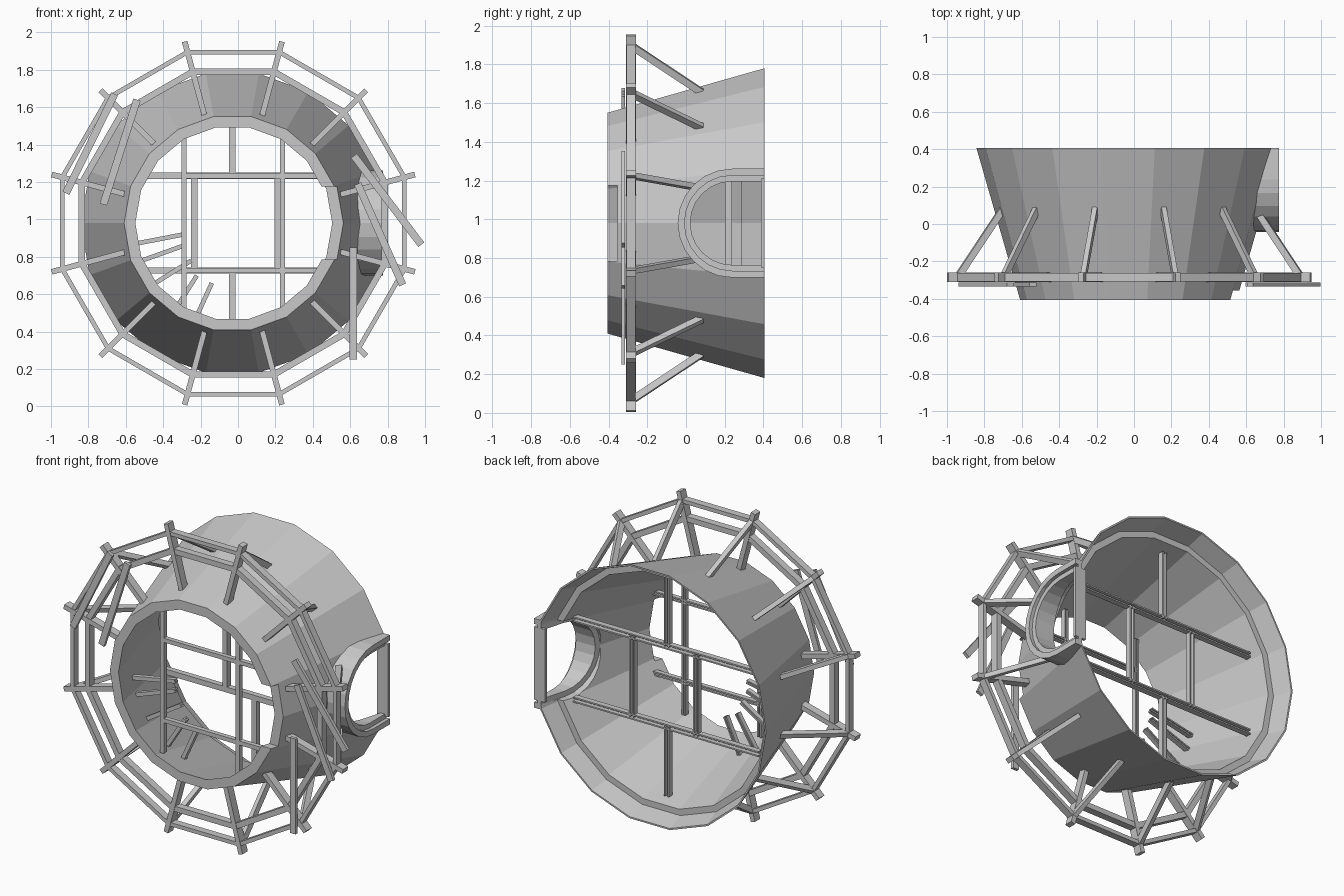
import bpy, bmesh
from math import sin, cos, pi, radians
from mathutils import Vector, Matrix

cube = bpy.data.objects.get("Cube")
if cube:
    bpy.data.objects.remove(cube)

CX, CZ = -0.03, 0.98          # shell axis runs along y
WX = -0.025                   # wheel centre
SEGS = 18

grey = bpy.data.materials.new("light_grey")
grey.use_nodes = True
grey.diffuse_color = (0.58, 0.58, 0.58, 1)
grey.node_tree.nodes["Principled BSDF"].inputs["Base Color"].default_value = (0.58, 0.58, 0.58, 1)


def finish(name, bm):
    bmesh.ops.recalc_face_normals(bm, faces=bm.faces)
    mesh = bpy.data.meshes.new(name)
    bm.to_mesh(mesh)
    bm.free()
    mesh.materials.append(grey)
    obj = bpy.data.objects.new(name, mesh)
    bpy.context.collection.objects.link(obj)
    return obj


def add_beam(bm, p, q, width, depth, channel):
    """Box, or channel open towards the back, from p to q."""
    p, q = Vector(p), Vector(q)
    along = (q - p).normalized()
    side = along.cross(Vector((0, 1, 0))).normalized()
    out = side.cross(along)
    rot = Matrix((side, out, along)).transposed().to_4x4()
    t = 0.009
    if channel:
        plates = [(0, (t - depth) / 2, width, t)]
        plates += [(s * (width - t) / 2, t / 2, t, depth - t) for s in (-1, 1)]
    else:
        plates = [(0, 0, width, depth)]
    for u, v, w, d in plates:
        centre = (p + q) / 2 + side * u + out * v
        size = Matrix.Diagonal((w, d, (q - p).length, 1))
        bmesh.ops.create_cube(bm, size=1, matrix=Matrix.Translation(centre) @ rot @ size)


def beams(name, pairs, width, depth, channel=False):
    bm = bmesh.new()
    for p, q in pairs:
        add_beam(bm, p, q, width, depth, channel)
    return finish(name, bm)


def polar(cx, r, deg, y):
    a = radians(deg)
    return (cx + r * cos(a), y, CZ + r * sin(a))


def arch(radius, back):
    """Sideways arch outline in y, z, open towards the back."""
    pts = [(back, CZ + radius)]
    for i in range(13):
        a = pi / 2 + pi * i / 12
        pts.append((0.238 + radius * cos(a), CZ + radius * sin(a)))
    return pts + [(back, CZ - radius)]


def extrude_x(name, outline, x0, x1, slope=0):
    """Extrude a y, z outline along x; slope slants the x0 end."""
    bm = bmesh.new()
    face = bm.faces.new([bm.verts.new((x0 + slope * y, y, z)) for y, z in outline])
    ext = bmesh.ops.extrude_face_region(bm, geom=[face])
    for v in ext["geom"]:
        if isinstance(v, bmesh.types.BMVert):
            v.co.x = x1
    return finish(name, bm)


def cut(obj, cutter):
    mod = obj.modifiers.new("cut", 'BOOLEAN')
    mod.operation, mod.solver, mod.object = 'DIFFERENCE', 'EXACT', cutter
    bpy.context.view_layer.update()
    deps = bpy.context.evaluated_depsgraph_get()
    mesh = bpy.data.meshes.new_from_object(obj.evaluated_get(deps))
    obj.modifiers.clear()
    obj.data = mesh
    bpy.data.objects.remove(cutter)


# Flared hollow shell with a thin lip at the back
bm = bmesh.new()
profile = [(0.579, -0.405), (0.812, 0.405), (0.802, 0.405),
           (0.766, 0.29), (0.727, 0.29), (0.519, -0.405)]
rings = [[bm.verts.new(polar(CX, r, 360 * i / SEGS, y)) for i in range(SEGS)] for r, y in profile]
for a, b in zip(rings, rings[1:] + rings[:1]):
    for i in range(SEGS):
        j = (i + 1) % SEGS
        bm.faces.new((a[i], a[j], b[j], b[i]))
shell = finish("shell", bm)

# Side opening and the notch in the front rim
cut(shell, extrude_x("opening_cutter", arch(0.25, 0.6), 0.3, 1.2))
notch = [(-0.6, 0.785), (-0.355, 0.785), (-0.355, 1.175), (-0.6, 1.175)]
cut(shell, extrude_x("notch_cutter", notch, 0.3, 1.0))

# Stepped arched frame round the side opening, with a post closing its back
outer, middle, inner = arch(0.281, 0.405), arch(0.246, 0.405), arch(0.216, 0.405)
extrude_x("opening_frame", outer + middle[::-1], 0.61, 0.775, 0.29)
extrude_x("opening_inner_frame", middle + inner[::-1], 0.61, 0.752, 0.29)
beams("opening_post", [((0.737, 0.396, 0.75), (0.737, 0.396, 1.21))], 0.076, 0.018)

# Truss wheel: radial posts, two rings and slanted braces
angles = [15 + 30 * i for i in range(12)]
WY = -0.285
beams("wheel_posts", [(polar(WX, 0.59, a, WY), polar(WX, 1.005, a, WY)) for a in angles], 0.03, 0.052)
for name, r, w in (("wheel_outer_ring", 0.947, 0.024), ("wheel_inner_ring", 0.838, 0.034)):
    beams(name, [(polar(WX, r, a, WY), polar(WX, r, a + 30, WY)) for a in angles], w, 0.046)
beams("wheel_braces", [(polar(WX, 0.94, a, -0.27), polar(WX, 0.70, a, 0.08)) for a in angles], 0.028, 0.036)

# Loose planks on the front of the wheel
planks = [(-0.92, 1.14, -0.66, 1.67), (-0.72, 1.08, -0.54, 1.64),
          (0.62, 1.34, 0.98, 0.865), (0.64, 1.19, 0.88, 0.65), (0.615, 0.85, 0.615, 0.25)]
beams("front_planks", [((a, -0.324, b), (c, -0.324, d)) for a, b, c, d in planks], 0.04, 0.02)

# Rear inner lattice
RY, LOW, HIGH = 0.22, 0.727, 1.233
rear = [((-0.67, RY, z), (0.62, RY, z)) for z in (LOW, HIGH)]
rear += [((x, RY, LOW), (x, RY, HIGH)) for x in (-0.234, 0.212)]
rear += [((CX, RY, 0.29), (CX, RY, LOW)), ((CX, RY, HIGH), (CX, RY, 1.67))]
beams("rear_lattice", rear, 0.034, 0.036, True)

# Front inner lattice
FY = -0.33
front = [((x, FY, 0.52), (x, FY, 1.44)) for x in (-0.288, 0.238)]
front += [((-0.288, FY, z), (0.47, FY, z)) for z in (LOW, HIGH)]
beams("front_lattice", front, 0.026, 0.03, True)

# Short broken stubs inside the lower right wall
stubs = [(-0.6, 0.86, -0.29, 0.92), (-0.57, 0.76, -0.29, 0.86), (-0.49, 0.63, -0.25, 0.78),
         (-0.36, 0.48, -0.22, 0.70), (-0.24, 0.44, -0.14, 0.66)]
beams("inner_stubs", [((a, -0.2, b), (c, -0.2, d)) for a, b, c, d in stubs], 0.024, 0.03, True)
